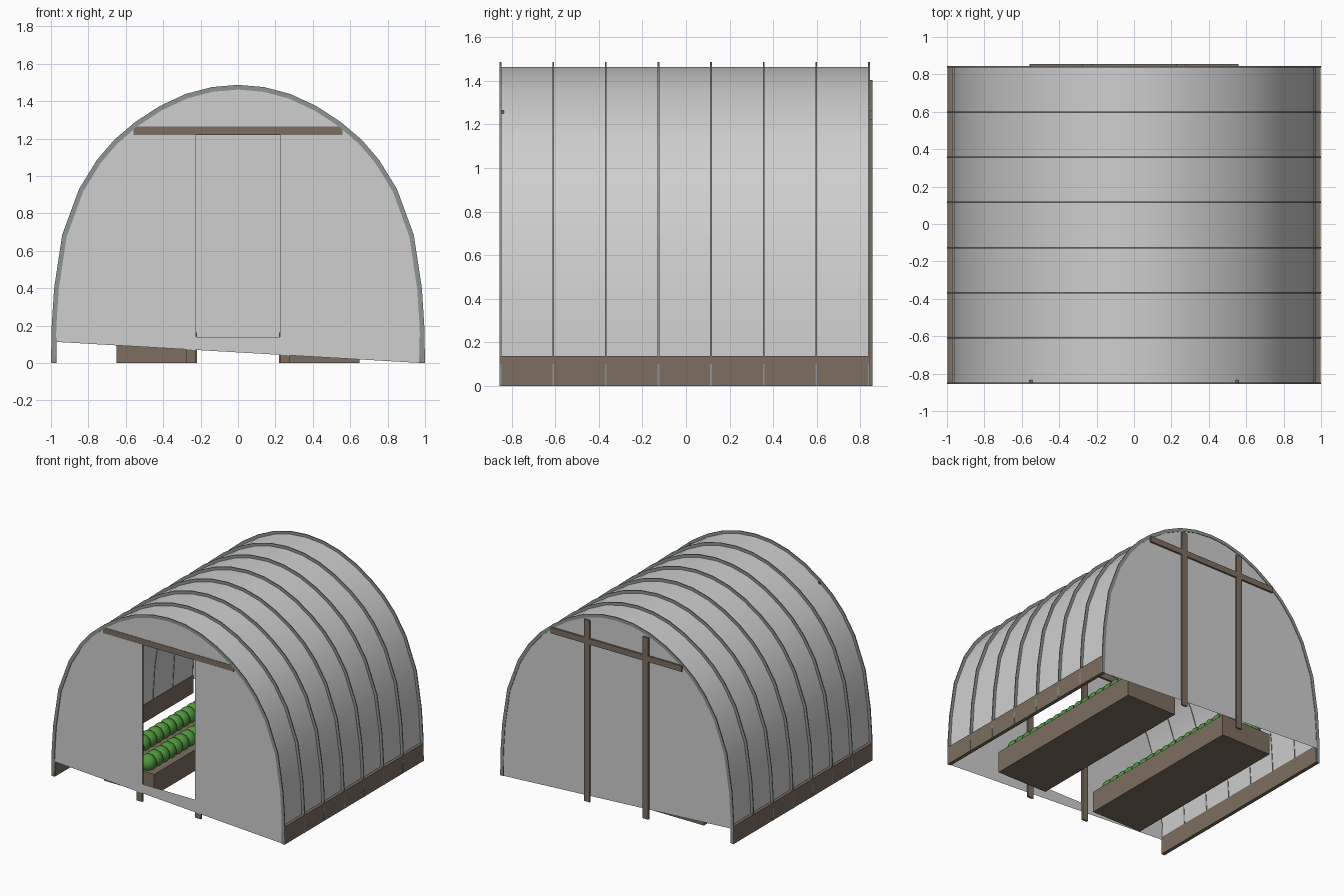
import bpy
import bmesh
from mathutils import Vector

cube = bpy.data.objects.get("Cube")
if cube:
    bpy.data.objects.remove(cube, do_unlink=True)


def material(name, r, g, b):
    mat = bpy.data.materials.new(name)
    mat.use_nodes = True
    mat.diffuse_color = (r, g, b, 1)
    mat.node_tree.nodes["Principled BSDF"].inputs["Base Color"].default_value = (r, g, b, 1)
    return mat


FILM = material("pale film", 0.62, 0.62, 0.62)
WOOD = material("weathered wood", 0.205, 0.156, 0.117)
METAL = material("grey metal", 0.27, 0.30, 0.29)
LEAF = material("leaf green", 0.08, 0.30, 0.05)


def finish(bm, name, mat, smooth=False):
    mesh = bpy.data.meshes.new(name)
    bm.to_mesh(mesh)
    bm.free()
    mesh.materials.append(mat)
    for p in mesh.polygons:
        p.use_smooth = smooth
    ob = bpy.data.objects.new(name, mesh)
    bpy.context.collection.objects.link(ob)
    return ob


def box(name, mat, x, y, z):
    bm = bmesh.new()
    bmesh.ops.create_cube(bm, size=1)
    for v in bm.verts:
        v.co = [(a + b) / 2 + c * (b - a) for c, (a, b) in zip(v.co, (x, y, z))]
    return finish(bm, name, mat)


# Arch outline, right half mirrored to the left
HALF = [(1, 0), (0.996, 0.2), (0.983, 0.4), (0.94, 0.685), (0.85, 0.93),
        (0.754, 1.086), (0.66, 1.195), (0.55, 1.288), (0.42, 1.373),
        (0.28, 1.438), (0.14, 1.475), (0, 1.487)]
OUTER = HALF + [(-x, z) for x, z in reversed(HALF[:-1])]
INNER = [(x * 0.978, z * 0.985) for x, z in OUTER]
FRONT, BACK = -0.851, 0.84


def strip(bm, row_a, row_b):
    for i in range(len(row_a) - 1):
        bm.faces.new((row_a[i], row_a[i + 1], row_b[i + 1], row_b[i]))


def row(bm, outline, y):
    return [bm.verts.new((x, y, z)) for x, z in outline]


# Film cover
bm = bmesh.new()
strip(bm, row(bm, INNER, FRONT), row(bm, INNER, BACK))
finish(bm, "film_cover", FILM, smooth=True)

# Hoops with a rectangular section
HOOPS = 8
for n in range(HOOPS):
    y = FRONT + (BACK - FRONT) * n / (HOOPS - 1)
    bm = bmesh.new()
    inside = [(x * 0.975, z * 0.983) for x, z in OUTER]
    ring = [row(bm, OUTER, y - 0.004), row(bm, OUTER, y + 0.004),
            row(bm, inside, y + 0.004), row(bm, inside, y - 0.004)]
    for i in range(4):
        strip(bm, ring[i], ring[(i + 1) % 4])
    for end in (0, -1):
        bm.faces.new([r[end] for r in ring])
    bmesh.ops.recalc_face_normals(bm, faces=bm.faces)
    finish(bm, f"hoop_{n + 1}", METAL)


# End walls with a slanting bottom edge; the front one has a doorway
def end_wall(name, y, doorway):
    bm = bmesh.new()
    bm.faces.new(row(bm, INNER[:-1] + [(-0.977, 0.113)], y))
    if doorway:
        for co, no in (((-0.225, 0, 0), (1, 0, 0)), ((0.225, 0, 0), (1, 0, 0)),
                       ((0, 0, 0.14), (0, 0, 1)), ((0, 0, 1.22), (0, 0, 1))):
            bmesh.ops.bisect_plane(bm, geom=bm.verts[:] + bm.edges[:] + bm.faces[:],
                                   plane_co=Vector(co), plane_no=Vector(no))
        hole = [f for f in bm.faces
                if abs(f.calc_center_median().x) < 0.2
                and 0.14 < f.calc_center_median().z < 1.22]
        bmesh.ops.delete(bm, geom=hole, context='FACES')
    finish(bm, name, FILM)


end_wall("front_wall", -0.849, True)
end_wall("back_wall", BACK, False)

# End frames: posts and header
for end, y_post, y_head in (("front", (-0.847, -0.832), (-0.852, -0.835)),
                            ("back", (0.841, 0.855), (0.841, 0.855))):
    box(f"{end}_header", WOOD, (-0.56, 0.56), y_head, (1.22, 1.265))
    for side, s in (("left", 1), ("right", -1)):
        box(f"{end}_{side}_post", WOOD, sorted((s * 0.227, s * 0.275)), y_post, (0, 1.405))

# Base boards, planting beds and crops on both sides
for side, s in (("left", 1), ("right", -1)):
    box(f"{side}_base_board", WOOD, sorted((s * 0.97, s * 0.998)), (-0.853, BACK), (0, 0.137))
    box(f"{side}_bed", WOOD, sorted((s * 0.22, s * 0.65)), (-0.71, 0.71), (0, 0.163))
    bm = bmesh.new()
    for offset in (-0.11, 0.11):
        for k in range(17):
            made = bmesh.ops.create_uvsphere(bm, u_segments=12, v_segments=8, radius=0.065)
            bmesh.ops.translate(bm, verts=made["verts"],
                                vec=(s * (0.435 + offset), (k - 8) * 0.08, 0.2))
    finish(bm, f"{side}_crops", LEAF, smooth=True)
